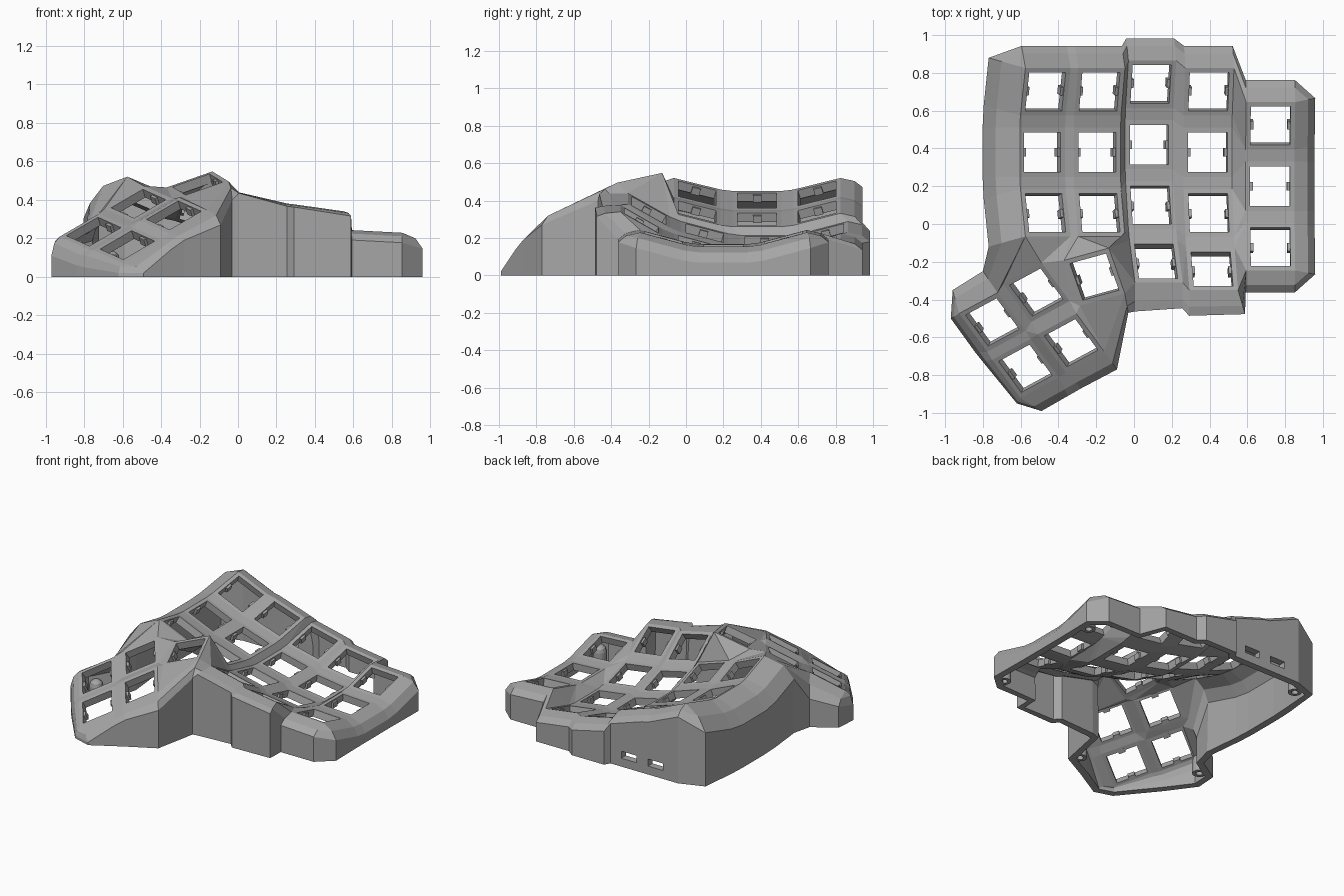
import bpy, bmesh
from math import sin, cos, radians
from mathutils import Vector, Matrix

cube = bpy.data.objects.get("Cube")
if cube:
    bpy.data.objects.remove(cube)

grey = bpy.data.materials.new("matte_grey")
grey.use_nodes = True
grey.diffuse_color = (0.38, 0.38, 0.38, 1)
grey.node_tree.nodes["Principled BSDF"].inputs["Base Color"].default_value = grey.diffuse_color

HALF, HOLE, PITCH, RADIUS, THICK = 0.13, 0.105, 15, 1.236, 0.05
CORNERS = {"tl": (-1, 1), "tr": (1, 1), "br": (1, -1), "bl": (-1, -1)}


def add_object(name, bm):
    mesh = bpy.data.meshes.new(name)
    bm.to_mesh(mesh)
    bm.free()
    mesh.materials.append(grey)
    obj = bpy.data.objects.new(name, mesh)
    bpy.context.collection.objects.link(obj)
    return obj


# Finger key frames: each column is an arc, tilted sideways
frames = {}
columns = {"A": (-0.485, 0.38, 0.40, 23, 3), "B": (-0.195, 0.38, 0.30, 18, 3),
           "C": (0.08, 0.42, 0.185, 13, 4), "D": (0.39, 0.38, 0.13, 8, 4),
           "E": (0.72, 0.2, 0.16, 3, 3)}
for col, (x, y, z, slope, rows) in columns.items():
    for row in range(1, rows + 1):
        a = radians(PITCH * (2 - row))
        tilt = Matrix.Rotation(radians(slope), 4, "Y")
        arc = Matrix.Translation((0, RADIUS * sin(a), RADIUS * (1 - cos(a))))
        frames[f"{col}{row}"] = Matrix.Translation((x, y, z)) @ tilt @ arc @ Matrix.Rotation(a, 4, "X")


# Thumb key frames: centre plus sideways and upward directions
def thumb_frame(centre, u, v):
    u = Vector(u).normalized()
    n = u.cross(Vector(v)).normalized()
    m = Matrix((u, n.cross(u), n)).transposed().to_4x4()
    return Matrix.Translation(centre) @ m


outer_u, outer_v = (0.24, 0.13, 0.14), (-0.17, 0.22, 0.07)
frames["T1"] = thumb_frame((-0.21, -0.28, 0.48), (0.2, 0.055, 0.07), (-0.045, 0.2, 0.05))
for key, centre in {"T2": (-0.517, -0.362, 0.38), "T3": (-0.75, -0.52, 0.235),
                    "T4": (-0.575, -0.765, 0.165), "T5": (-0.333, -0.63, 0.32)}.items():
    frames[key] = thumb_frame(centre, outer_u, outer_v)

# Key plates with square openings
bm = bmesh.new()
P = {}
for key, m in frames.items():
    inner = []
    for c, (i, j) in CORNERS.items():
        P[key + c] = bm.verts.new(m @ Vector((i * HALF, j * HALF, 0)))
        inner.append(bm.verts.new(m @ Vector((i * HOLE, j * HOLE, 0))))
    outer = [P[key + c] for c in CORNERS]
    for k in range(4):
        n = (k + 1) % 4
        bm.faces.new((outer[k], inner[k], inner[n], outer[n]))


def stitch(first, second):
    """Fill the strip between two chains of corners with triangles."""
    a, b = [P[n] for n in first.split()], [P[n] for n in second.split()]
    i = j = 0
    while i < len(a) - 1 or j < len(b) - 1:
        step_a = (a[i + 1].co - b[j].co).length if i < len(a) - 1 else 99
        step_b = (b[j + 1].co - a[i].co).length if j < len(b) - 1 else 99
        if step_a <= step_b:
            bm.faces.new((a[i], a[i + 1], b[j]))
            i += 1
        else:
            bm.faces.new((a[i], b[j + 1], b[j]))
            j += 1


def side(col, s, rows):
    return " ".join(f"{col}{r}t{s} {col}{r}b{s}" for r in range(1, rows + 1))


# Webs between rows, columns and thumb keys
for col, spec in columns.items():
    for r in range(1, spec[4]):
        stitch(f"{col}{r}bl {col}{r}br", f"{col}{r + 1}tl {col}{r + 1}tr")
for left, right, n, k in (("A", "B", 3, 3), ("B", "C", 3, 3), ("C", "D", 4, 4), ("D", "E", 4, 3)):
    stitch(side(left, "r", n), side(right, "l", k))
stitch("T3bl T3br", "T4tl T4tr")
stitch("T2bl T2br", "T5tl T5tr")
stitch("T3tr T3br T4tr T4br", "T2tl T2bl T5tl T5bl")
stitch("T2tr T2br T5tr T5br", "T1tl T1bl T1br")
stitch("A3bl A3br B3bl B3br C3bl C4tl C4bl", "T3tr T2tl T2tr T1tl T1tr T1br")

# Wall path around the rim: corner and shoulder position
path = []


def rim(names, dx, dy, drop=0.08):
    for n in names.split():
        local = Vector((dx * 0.1, dy * 0.1, -drop))
        path.append((P[n], P[n].co + frames[n[:2]].to_3x3() @ local))


rim("A3bl A3tl A2bl A2tl A1bl A1tl", -1.25, 0, 0.21)
rim("A1tl A1tr B1tl B1tr C1tl C1tr D1tl D1tr E1tl E1tr", 0, 1)
rim("E1tr E1br E2tr E2br E3tr E3br", 1.1, 0)
rim("E3br E3bl", 0, -1)
rim("D4br", 0.4, -1)
rim("D4bl C4br", 0, -1.1)
rim("C4bl", 0, -1.3)
for n, q in (("T1br", (-0.03, -0.47, 0.4)), ("T5br", (-0.09, -0.77, 0.27)),
             ("T5bl", (-0.28, -0.87, 0.19)), ("T4br", (-0.35, -0.91, 0.14)),
             ("T4bl", (-0.49, -0.99, 0.02)), ("T4bl", (-0.62, -0.95, 0.02)),
             ("T4tl", (-0.8, -0.73, 0.05)), ("T3bl", (-0.84, -0.68, 0.06)),
             ("T3tl", (-0.97, -0.5, 0.11)), ("T3tl", (-0.96, -0.35, 0.15)),
             ("T3tr", (-0.8, -0.25, 0.2))):
    path.append((P[n], Vector(q)))

# Outer walls: two bevel bands, then straight down to the ground
loops = []
for p, q in path:
    d = q - p.co
    mid = p.co + Vector((d.x * 0.65, d.y * 0.65, d.z * 0.35))
    loops.append([p] + [bm.verts.new(c) for c in (mid, q, (q.x, q.y, 0))])
for a, b in zip(loops, loops[1:] + loops[:1]):
    for k in range(3):
        quad = [a[k], b[k], b[k + 1], a[k + 1]]
        bm.faces.new(list(dict.fromkeys(quad)))

# Two connector slots in the back wall
slots = ((-0.48, -0.36), (-0.27, -0.15))
cuts = [((x, 0, 0), (1, 0, 0)) for s in slots for x in s]
cuts += [((0, 0, z), (0, 0, 1)) for z in (0.06, 0.11)]
bm.normal_update()


def back_faces():
    bm.normal_update()
    return [f for f in bm.faces if abs(f.normal.y) > 0.9 and f.calc_center_median().y > 0.9
            and f.calc_center_median().x < -0.06]


for co, no in cuts:
    faces = back_faces()
    geom = faces + list({e for f in faces for e in f.edges}) + list({v for f in faces for v in f.verts})
    bmesh.ops.bisect_plane(bm, geom=geom, plane_co=co, plane_no=no, dist=0.0001)
gone = []
for f in back_faces():
    c = f.calc_center_median()
    if 0.06 < c.z < 0.11 and any(s[0] < c.x < s[1] for s in slots):
        gone.append(f)
bmesh.ops.delete(bm, geom=gone, context="FACES")

bmesh.ops.recalc_face_normals(bm, faces=bm.faces)
if P["C2tl"].link_faces[0].normal.z < 0:
    bmesh.ops.reverse_faces(bm, faces=bm.faces)
shell = add_object("case_shell", bm)
solid = shell.modifiers.new("thickness", "SOLIDIFY")
solid.thickness = THICK
solid.offset = -1

# Small clips on both sides of every opening
bm = bmesh.new()
for m in frames.values():
    for s in (-1, 1):
        place = Matrix.Translation((s * HOLE, 0, -0.03)) @ Matrix.Diagonal((0.03, 0.045, 0.04, 1))
        bmesh.ops.create_cube(bm, size=1, matrix=m @ place)
add_object("switch_clips", bm)

# Hollow screw posts with domed tops, lathed from a profile
profile = [(0.022, 0.08), (0.022, 0), (0.045, 0), (0.045, 0.09), (0.039, 0.115), (0.022, 0.13), (0, 0.135)]
for k, (x, y) in enumerate(((-0.66, 0.83), (0.885, 0.6), (0.87, -0.27), (-0.14, -0.71), (-0.86, -0.37))):
    bm = bmesh.new()
    verts = [bm.verts.new((r, 0, z)) for r, z in [(0, 0.08)] + profile]
    edges = [bm.edges.new(pair) for pair in zip(verts, verts[1:])]
    bmesh.ops.spin(bm, geom=verts + edges, cent=(0, 0, 0), axis=(0, 0, 1), angle=radians(360), steps=20)
    bmesh.ops.remove_doubles(bm, verts=bm.verts, dist=0.0005)
    bmesh.ops.recalc_face_normals(bm, faces=bm.faces)
    add_object(f"screw_post_{k + 1}", bm).location = (x, y, 0)
